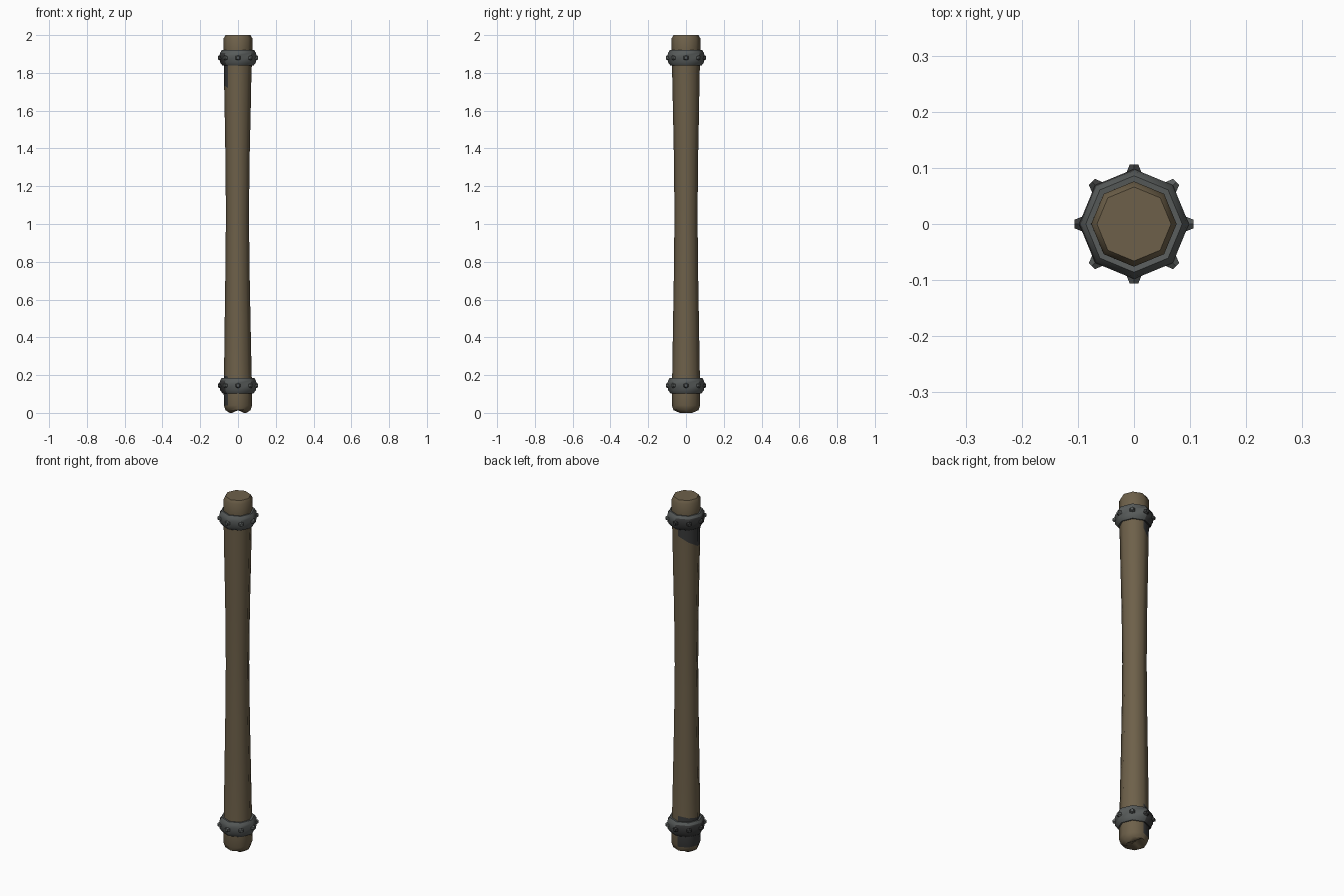
import bpy, bmesh, math
from mathutils import Matrix, Vector

if "Cube" in bpy.data.objects:
    bpy.data.objects.remove(bpy.data.objects["Cube"])


def material(name, rgb):
    m = bpy.data.materials.new(name)
    m.diffuse_color = (*rgb, 1)
    m.use_nodes = True
    m.node_tree.nodes["Principled BSDF"].inputs["Base Color"].default_value = m.diffuse_color
    return m


WOOD = material("weathered wood", (0.155, 0.118, 0.068))
IRON = material("grey iron", (0.098, 0.107, 0.105))
DARK = material("dark iron", (0.042, 0.043, 0.043))
SIDES = 8


def finish(name, bm, mats, angle):
    bmesh.ops.recalc_face_normals(bm, faces=bm.faces)
    mesh = bpy.data.meshes.new(name)
    bm.to_mesh(mesh)
    bm.free()
    ob = bpy.data.objects.new(name, mesh)
    bpy.context.collection.objects.link(ob)
    for m in mats:
        mesh.materials.append(m)
    bpy.ops.object.select_all(action='DESELECT')
    ob.select_set(True)
    bpy.context.view_layer.objects.active = ob
    bpy.ops.object.shade_smooth_by_angle(angle=math.radians(angle))
    return ob


def ring(bm, r, z, slant=0.0):
    verts = []
    for i in range(SIDES):
        a = 2 * math.pi * i / SIDES
        dz = slant * math.cos(a - math.radians(45))
        verts.append(bm.verts.new((r * math.cos(a), r * math.sin(a), z + dz)))
    return verts


def bridge(bm, a, b):
    n = len(a)
    return [bm.faces.new((a[i], a[(i + 1) % n], b[(i + 1) % n], b[i])) for i in range(n)]


def stained(v):
    # the back left side carries the dark stain
    return 80 < math.degrees(math.atan2(v.y, v.x)) % 360 < 215


# wooden shaft, waisted towards the middle: radius, height, slant of the ring
profile = [(0.045, 0.004, 0), (0.066, 0.014, 0), (0.075, 0.04, 0), (0.075, 0.11, 0),
           (0.074, 0.18, 0), (0.073, 0.205, 0.012), (0.069, 0.45, 0), (0.064, 0.75, 0),
           (0.061, 1.05, 0), (0.064, 1.35, 0), (0.069, 1.6, 0), (0.072, 1.765, 0.045),
           (0.074, 1.84, 0), (0.076, 1.92, 0), (0.076, 1.983, 0), (0.066, 2.0, 0)]
bm = bmesh.new()
rings = [ring(bm, *p) for p in profile]
for a, b in zip(rings, rings[1:]):
    bridge(bm, a, b)
bm.faces.new(rings[-1])
# worn groove across the foot, with two lobes left and right
tip = bm.verts.new((0, 0, 0.022))
for i in range(SIDES):
    bm.faces.new((rings[0][(i + 1) % SIDES], rings[0][i], tip))
for v in rings[0]:
    v.co.z = 0.018 if abs(v.co.x) < 0.02 else 0.0
for f in bm.faces:
    c = f.calc_center_median()
    if stained(c) and (1.74 < c.z < 1.86 or 0.04 < c.z < 0.2):
        f.material_index = 1
for v in bm.verts:
    v.co.x -= 0.003 * math.sin(math.pi * v.co.z / 2)
finish("shaft", bm, [WOOD, DARK], 50)


# iron collar with eight blunt studs
def collar(name, z):
    bm = bmesh.new()
    prof = [(0.07, -0.04), (0.082, -0.042), (0.095, -0.024), (0.098, 0.012),
            (0.095, 0.026), (0.086, 0.04), (0.07, 0.038)]
    rs = [ring(bm, r, z + h) for r, h in prof]
    for a, b in zip(rs, rs[1:] + rs[:1]):
        bridge(bm, a, b)
    for f in bm.faces:
        c = f.calc_center_median()
        if stained(c) and c.z < z + 0.03:
            f.material_index = 1
    finish(name, bm, [IRON, DARK], 40)

    bm = bmesh.new()
    for i in range(SIDES):
        a = 2 * math.pi * i / SIDES
        d = Vector((math.cos(a), math.sin(a), 0))
        mat = Matrix.Translation(d * 0.096 + Vector((0, 0, z))) @ d.to_track_quat('Z', 'Y').to_matrix().to_4x4()
        bmesh.ops.create_cone(bm, cap_ends=True, segments=6, radius1=0.018,
                              radius2=0.009, depth=0.02, matrix=mat)
    for f in bm.faces:
        if stained(f.calc_center_median()):
            f.material_index = 1
    finish(name + "_studs", bm, [IRON, DARK], 40)


collar("top_collar", 1.88)
collar("bottom_collar", 0.145)
